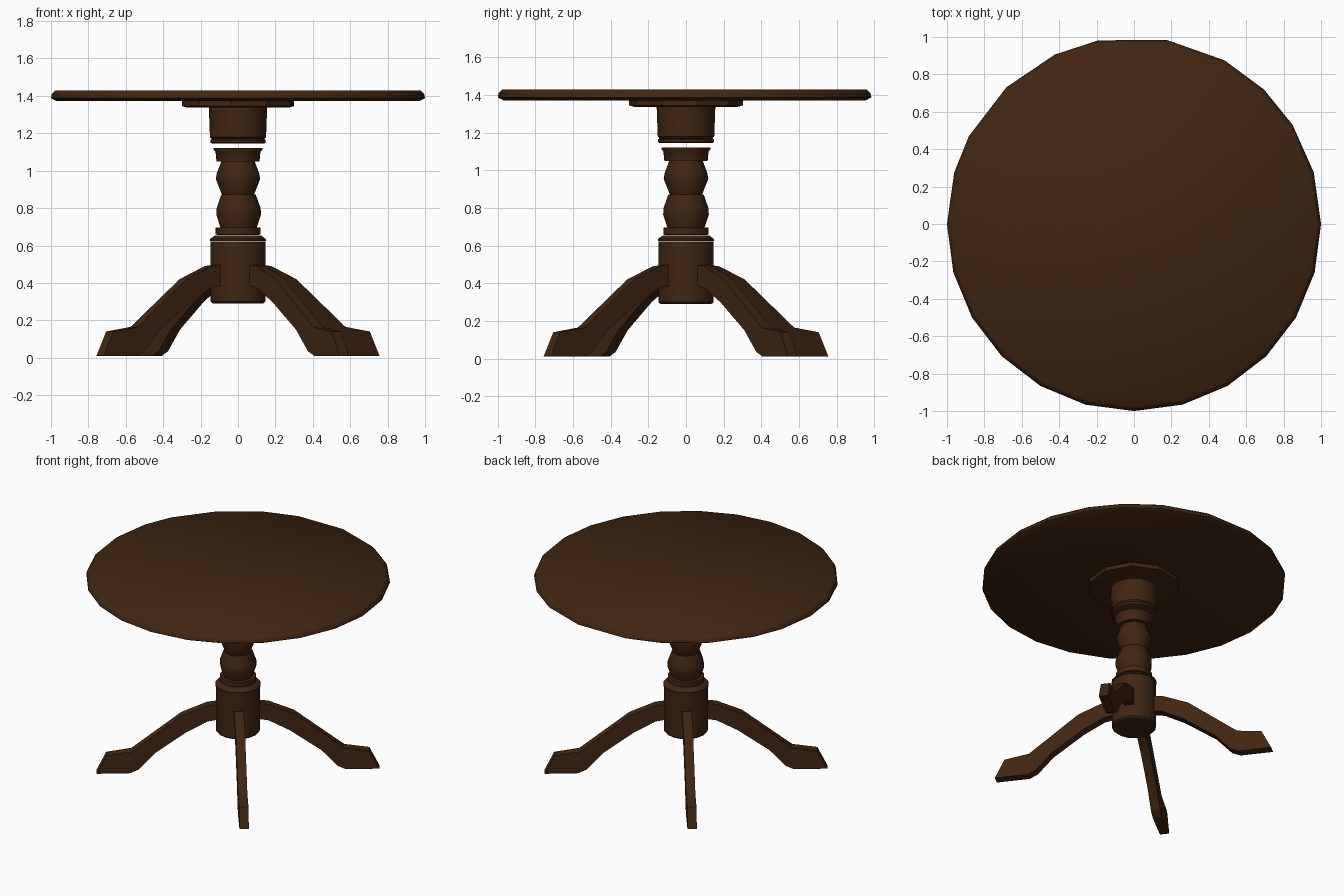
import bpy, bmesh, math
from math import radians, cos, sin

cube = bpy.data.objects.get("Cube")
if cube:
    bpy.data.objects.remove(cube, do_unlink=True)

wood = bpy.data.materials.new("dark brown wood")
wood.use_nodes = True
colour = (0.051, 0.0187, 0.0053, 1)
wood.diffuse_color = colour
wood.node_tree.nodes["Principled BSDF"].inputs["Base Color"].default_value = colour


def finish(bm, name, smooth=40):
    bmesh.ops.recalc_face_normals(bm, faces=bm.faces)
    mesh = bpy.data.meshes.new(name)
    bm.to_mesh(mesh)
    bm.free()
    mesh.materials.append(wood)
    obj = bpy.data.objects.new(name, mesh)
    bpy.context.collection.objects.link(obj)
    bpy.ops.object.select_all(action="DESELECT")
    obj.select_set(True)
    bpy.context.view_layer.objects.active = obj
    bpy.ops.object.shade_smooth_by_angle(angle=radians(smooth))
    return obj


def lathe(name, profile, angles, smooth=40):
    """Turned solid: (radius, z) profile swept through the given angles, with end caps."""
    bm = bmesh.new()
    rings = [[bm.verts.new((r * cos(a), r * sin(a), z)) for a in angles] for r, z in profile]
    n = len(angles)
    for low, high in zip(rings, rings[1:]):
        for i in range(n):
            j = (i + 1) % n
            bm.faces.new((low[i], low[j], high[j], high[i]))
    bm.faces.new(rings[0])
    bm.faces.new(rings[-1])
    return finish(bm, name, smooth)


def sides(n, turn=0.0):
    return [2 * math.pi * i / n + turn for i in range(n)]


# Table top, with an uneven hand-cut rim
rim = [0, 16, 32, 46, 61, 80, 101, 115, 133, 152, 164] + list(range(180, 360, 15))
lathe("table_top", [(0.97, 1.372), (1.0, 1.388), (0.995, 1.41), (0.975, 1.43)],
      [radians(a) for a in rim], 50)

# Mounting plate and upper block of the column
lathe("mounting_plate", [(0.275, 1.337), (0.305, 1.345), (0.305, 1.374)], sides(10, 0.2), 30)
lathe("upper_block", [(0.14, 1.145), (0.148, 1.15), (0.148, 1.165), (0.14, 1.17),
                      (0.15, 1.18), (0.156, 1.34)], sides(16))

# Turned collars and beads
lathe("upper_collar", [(0.115, 1.05), (0.12, 1.10), (0.13, 1.113), (0.13, 1.121)], sides(16))
lathe("upper_bead", [(0.085, 0.868), (0.12, 0.955), (0.115, 0.985), (0.09, 1.05)], sides(8, 0.15), 50)
lathe("lower_bead", [(0.10, 0.695), (0.123, 0.765), (0.121, 0.80), (0.095, 0.872)], sides(9), 50)
lathe("lower_collar", [(0.112, 0.657), (0.12, 0.66), (0.12, 0.695), (0.10, 0.697)], sides(16))
lathe("base_ring", [(0.15, 0.625), (0.15, 0.634), (0.125, 0.653)], sides(16))
lathe("base_block", [(0.135, 0.29), (0.146, 0.30), (0.146, 0.622)], sides(16))

# Four curved legs, cut from one flat profile
leg_profile = [(0.11, 0.50), (0.20, 0.49), (0.37, 0.42), (0.70, 0.165), (0.865, 0.14),
               (0.93, 0.01), (0.71, 0.01), (0.655, 0.035), (0.55, 0.15), (0.34, 0.30),
               (0.20, 0.375), (0.11, 0.39)]
half_width = 0.031
for i, place in enumerate(("front_left", "back_left", "back_right", "front_right")):
    a = radians(-52.5 + 90 * i)
    out, across = (cos(a), sin(a)), (-sin(a), cos(a))
    bm = bmesh.new()
    flanks = [[bm.verts.new((r * out[0] + s * across[0], r * out[1] + s * across[1], z))
               for r, z in leg_profile] for s in (-half_width, half_width)]
    for flank in flanks:
        bm.faces.new(flank)
    for k in range(len(leg_profile)):
        m = (k + 1) % len(leg_profile)
        bm.faces.new((flanks[0][k], flanks[0][m], flanks[1][m], flanks[1][k]))
    finish(bm, place + "_leg", 20)
